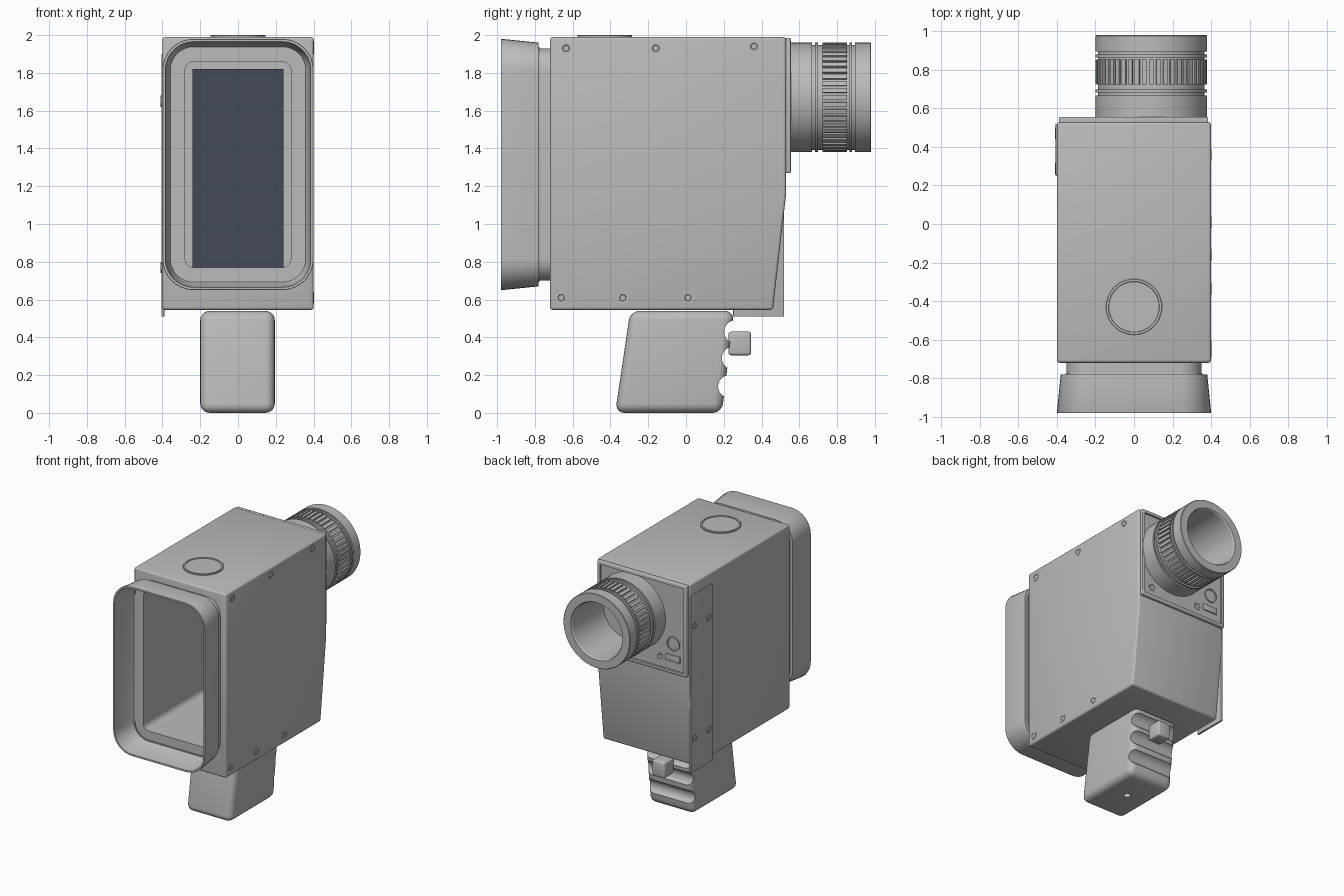
import bpy, bmesh
from math import sin, cos, pi, radians
from mathutils import Vector, Matrix

old = bpy.data.objects.get("Cube")
if old:
    bpy.data.objects.remove(old, do_unlink=True)


def material(name, rgb):
    m = bpy.data.materials.new(name)
    m.use_nodes = True
    m.diffuse_color = (*rgb, 1)
    m.node_tree.nodes["Principled BSDF"].inputs["Base Color"].default_value = (*rgb, 1)
    return m


GREY = material("body grey", (0.5, 0.5, 0.5))
DARK = material("dark glass", (0.06, 0.068, 0.1))


def finish(name, bm, mat=GREY, bevel=0, segments=3):
    bmesh.ops.recalc_face_normals(bm, faces=bm.faces)
    me = bpy.data.meshes.new(name)
    bm.to_mesh(me)
    bm.free()
    me.materials.append(mat)
    ob = bpy.data.objects.new(name, me)
    bpy.context.collection.objects.link(ob)
    if bevel:
        mod = ob.modifiers.new("bevel", 'BEVEL')
        mod.width, mod.segments = bevel, segments
        mod.limit_method = 'ANGLE'
        apply(ob, mod)
    return ob


def activate(ob):
    bpy.ops.object.select_all(action='DESELECT')
    ob.select_set(True)
    bpy.context.view_layer.objects.active = ob


def apply(ob, mod):
    activate(ob)
    bpy.ops.object.modifier_apply(modifier=mod.name)


def cut(ob, cutter):
    mod = ob.modifiers.new("cut", 'BOOLEAN')
    mod.operation, mod.object, mod.solver = 'DIFFERENCE', cutter, 'EXACT'
    apply(ob, mod)
    bpy.data.objects.remove(cutter, do_unlink=True)


def box(name, x, y, z, mat=GREY, bevel=0):
    return prism(name, [(y[0], z[0]), (y[1], z[0]), (y[1], z[1]), (y[0], z[1])], *x, mat, bevel)


def prism(name, profile, x0, x1, mat=GREY, bevel=0, segments=3):
    """Side profile of (y, z) points, extruded along x."""
    bm = bmesh.new()
    face = bm.faces.new([bm.verts.new((x0, y, z)) for y, z in profile])
    ext = bmesh.ops.extrude_face_region(bm, geom=[face])
    moved = [v for v in ext["geom"] if isinstance(v, bmesh.types.BMVert)]
    bmesh.ops.translate(bm, verts=moved, vec=(x1 - x0, 0, 0))
    return finish(name, bm, mat, bevel, segments)


def loft(bm, rings, cap_start=True, cap_end=True):
    loops = [[bm.verts.new(p) for p in ring] for ring in rings]
    n = len(loops[0])
    for a, b in zip(loops, loops[1:]):
        for i in range(n):
            bm.faces.new((a[i], a[(i + 1) % n], b[(i + 1) % n], b[i]))
    if cap_start:
        bm.faces.new(loops[0])
    if cap_end:
        bm.faces.new(loops[-1])


def lathe(name, profile, origin, axis, n=32):
    """Profile of (distance along axis, radius) points."""
    q = Vector(axis).to_track_quat('Z', 'Y')
    rings = [[Vector(origin) + q @ Vector((r * cos(2 * pi * i / n), r * sin(2 * pi * i / n), d))
              for i in range(n)] for d, r in profile]
    bm = bmesh.new()
    loft(bm, rings)
    return finish(name, bm)


def window(y, hw, steps=8):
    """Rounded upright rectangle in the plane y."""
    r, hh, pts = hw - 0.235, hw + 0.265, []
    for k, (sx, sz) in enumerate([(1, 1), (-1, 1), (-1, -1), (1, -1)]):
        for i in range(steps + 1):
            a = pi / 2 * (k + i / steps)
            pts.append((sx * (hw - r) + r * cos(a), y, 1.315 + sz * (hh - r) + r * sin(a)))
    return pts


# Main housing with sloped lower back, hollowed from the front
body = prism("housing", [(-0.72, 0.545), (0.46, 0.545), (0.53, 1.16), (0.53, 1.99), (-0.72, 1.99)],
             -0.4, 0.4, bevel=0.015)
bm = bmesh.new()
loft(bm, [window(-1, 0.285), window(0.43, 0.285)])
cut(body, finish("tunnel_cutter", bm))

# Flared hood, neck and the viewing tunnel in one loft
bm = bmesh.new()
loft(bm, [window(y, w) for y, w in [
    (-0.715, 0.35), (-0.78, 0.35), (-0.78, 0.38), (-0.975, 0.4), (-0.98, 0.398), (-0.98, 0.385),
    (-0.79, 0.365), (-0.775, 0.355), (-0.775, 0.28), (0.42, 0.28)]], cap_start=False)
finish("hood_and_tunnel", bm)
box("screen", (-0.24, 0.24), (0.411, 0.419), (0.771, 1.82), DARK)

# Round cap on top
lathe("top_cap", [(0, 0.145), (0.013, 0.145), (0.015, 0.143), (0.015, 0.132), (0.01, 0.13), (0.01, 0.001)],
      (0, -0.43, 1.985), (0, 0, 1), 64)

# Rear panel with a raised rim
panel = box("rear_panel", (-0.39, 0.385), (0.52, 0.555), (1.27, 1.985), bevel=0.006)
cut(panel, box("panel_cutter", (-0.365, 0.36), (0.54, 0.6), (1.295, 1.96)))
lathe("panel_button", [(0, 0.055), (0.012, 0.055), (0.012, 0.045), (0.006, 0.043), (0.006, 0.001)],
      (-0.27, 0.538, 1.5), (0, 1, 0))
box("panel_switch", (-0.33, -0.2), (0.535, 0.549), (1.36, 1.41), bevel=0.004)

# Lens barrel with grooves and a deep bore
R, G = 0.29, 0.277
lathe("lens_barrel", [
    (0.52, R), (0.667, R), (0.667, G), (0.682, G), (0.682, R), (0.698, R), (0.698, G),
    (0.865, G), (0.865, R), (0.88, R), (0.88, G), (0.894, G), (0.894, R), (0.976, R), (0.98, R - 0.004),
    (0.98, 0.225), (0.97, 0.218), (0.6, 0.205), (0.6, 0.001)], (0.09, 0, 1.67), (0, 1, 0), 96)

# Knurled focus ring
bm = bmesh.new()
COUNT = 48
for i in range(COUNT):
    m = (Matrix.Translation((0.09, 0.788, 1.67)) @ Matrix.Rotation(2 * pi * i / COUNT, 4, 'Y')
         @ Matrix.Translation((0, 0, 0.279)) @ Matrix.Diagonal((0.024, 0.13, 0.022, 1)))
    bmesh.ops.create_cube(bm, size=1, matrix=m)
finish("focus_ring_ribs", bm)

# Side plate along the right rear edge
box("side_plate", (-0.406, -0.39), (0.25, 0.52), (0.51, 1.9), bevel=0.002)

# Screws
SCREW = [(-0.004, 0.03), (0.003, 0.03), (0.003, 0.018), (0.0005, 0.015), (0.0005, 0.001)]
for y, z in [(-0.635, 1.93), (-0.16, 1.93), (0.36, 1.94), (-0.66, 0.61), (-0.335, 0.61), (0.01, 0.61)]:
    lathe("left_screw", SCREW, (0.4, y, z), (1, 0, 0), 24)
for y in (0.29, 0.47):
    for z in (0.77, 1.65):
        lathe("plate_screw", SCREW, (-0.406, y, z), (-1, 0, 0), 24)
for x in (-0.15, 0.28):
    lathe("panel_screw", SCREW, (x, 0.541, 1.37), (0, 1, 0), 24)

# Grip with finger grooves and a socket underneath
grip = prism("grip", [(-0.375, 0), (0.19, 0), (0.255, 0.54), (-0.295, 0.54)], -0.2, 0.195,
             bevel=0.05, segments=5)
for y, z in [(0.262, 0.43), (0.25, 0.29), (0.23, 0.14)]:
    cut(grip, lathe("finger_cutter", [(-0.3, 0.06), (0.3, 0.06)], (0, y, z), (1, 0, 0)))
cut(grip, lathe("socket_cutter", [(-0.1, 0.025), (0.05, 0.025)], (0, -0.08, 0), (0, 0, 1)))

# Trigger
lathe("trigger_stem", [(0.15, 0.018), (0.25, 0.018)], (0, 0, 0.365), (0, 1, 0))
box("trigger", (-0.055, 0.055), (0.225, 0.345), (0.305, 0.43), bevel=0.014)

for ob in list(bpy.context.scene.objects):
    if ob.type == 'MESH' and ob.data.materials and ob.data.materials[0] in (GREY, DARK):
        activate(ob)
        bpy.ops.object.shade_smooth_by_angle(angle=radians(30))
